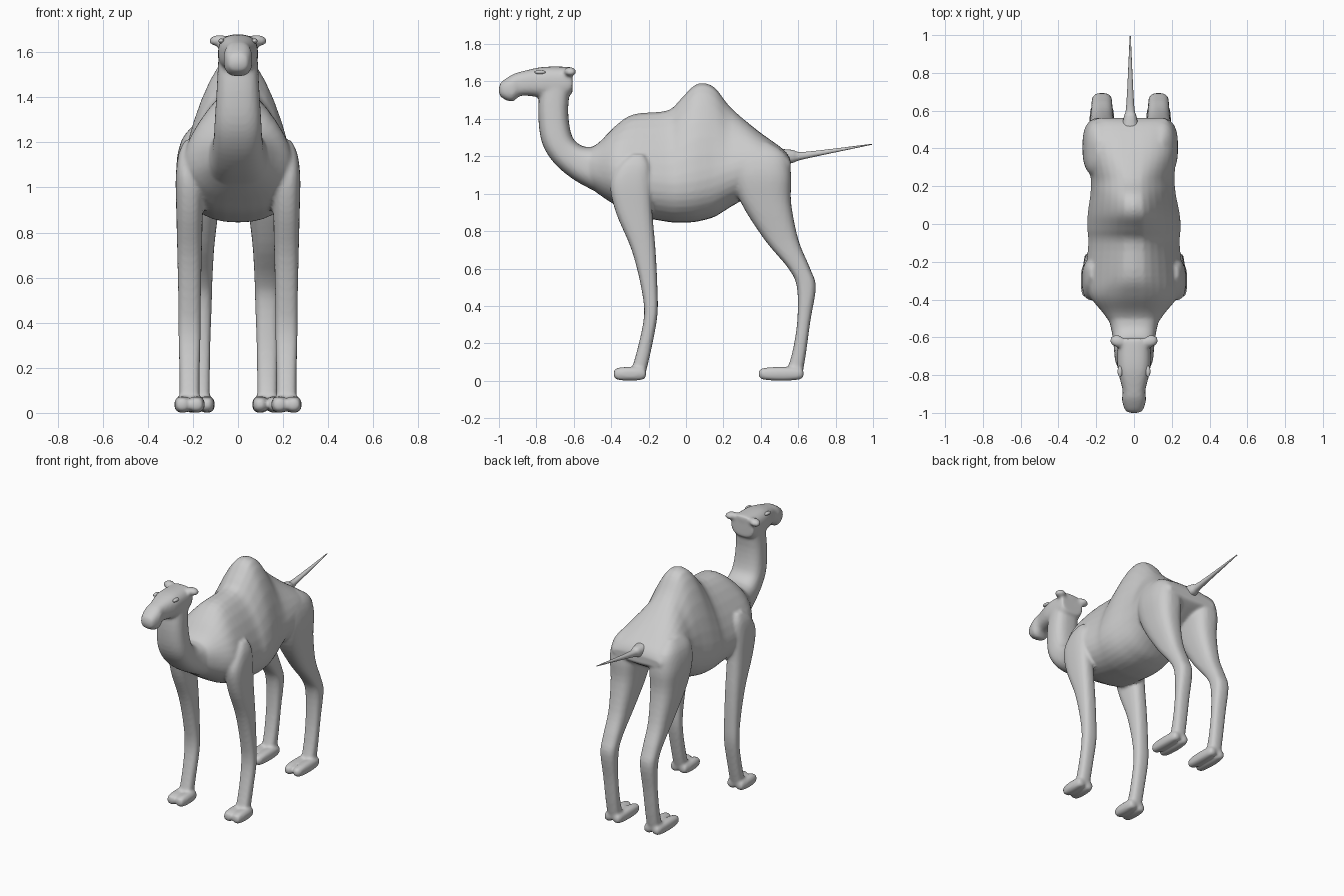
import bpy, bmesh, math

if "Cube" in bpy.data.objects:
    bpy.data.objects.remove(bpy.data.objects["Cube"])

SEG, SUB = 32, 4


def smooth_path(st):
    """Catmull-Rom curve through the stations."""
    out = []
    for i in range(len(st) - 1):
        q = list(zip(st[max(i - 1, 0)], st[i], st[i + 1], st[min(i + 2, len(st) - 1)]))
        for k in range(SUB):
            t = k / SUB
            out.append([b + 0.5 * t * (c - a + t * (2 * a - 5 * b + 4 * c - d
                        + t * (3 * b - a - 3 * c + d))) for a, b, c, d in q])
    return out + [st[-1]]


def section(a, h, hw, n, egg):
    """Point of a cross-section: sideways offset, fraction from first to second edge."""
    ca, sa = math.cos(a), abs(math.sin(a))
    c, ez, x = .5, 2 / n, sa ** (2 / n)
    if egg:
        # Tall sections are widest low down and taper to a flat ridge
        c = .45 + .35 * h
        if ca > 0:
            w = max(0, min(1, (h - .2) / .35))
            ez = .75 + .65 * w
            x = (1 - w) * sa ** .75 + w * (.3 * sa ** .4 + .7 * sa ** 1.6)
    r = abs(ca) ** ez
    v = c * (1 - r) if ca >= 0 else c + (1 - c) * r
    return math.copysign(hw * x, math.sin(a)), v


def loft(name, stations, x=0.0, n=2.3, egg=False):
    """Skin rings, each given by two opposite edge points (y, z) and a half width."""
    bm = bmesh.new()
    rings = []
    for y0, z0, y1, z1, hw in smooth_path(stations):
        shift = -.03 * max(0, min(y0, .5)) if egg else 0
        ring = []
        for k in range(SEG):
            dx, v = section(2 * math.pi * k / SEG, abs(z0 - z1), hw, n, egg)
            ring.append(bm.verts.new((x + shift + dx, y0 + (y1 - y0) * v,
                                      z0 + (z1 - z0) * v)))
        rings.append(ring)
    for r0, r1 in zip(rings, rings[1:]):
        for k in range(SEG):
            j = (k + 1) % SEG
            bm.faces.new((r0[k], r0[j], r1[j], r1[k]))
    bm.faces.new(rings[0])
    bm.faces.new(rings[-1])
    bmesh.ops.recalc_face_normals(bm, faces=bm.faces)
    for f in bm.faces:
        f.smooth = True
    me = bpy.data.meshes.new(name)
    bm.to_mesh(me)
    bm.free()
    ob = bpy.data.objects.new(name, me)
    bpy.context.collection.objects.link(ob)
    return ob


def along_y(rows):
    """Upright rings: y, top, bottom, half width."""
    return [(y, top, y, bot, w) for y, top, bot, w in rows]


def along_z(rows):
    """Level rings: z, back, front, half width."""
    return [(back, z, front, z, w) for z, back, front, w in rows]


def ellipsoid(name, loc, scale, rot=(0, 0, 0)):
    bpy.ops.mesh.primitive_uv_sphere_add(segments=24, ring_count=14, radius=1,
                                         location=loc, rotation=rot)
    ob = bpy.context.object
    ob.name = name
    ob.scale = scale
    bpy.ops.object.shade_smooth()
    return ob


def toe(name, heel, tip, x):
    """Rounded lobe lying on the ground."""
    rows = []
    for i in range(9):
        a = math.pi * (.02 + .96 * i / 8)
        s = math.sin(a) ** .4
        rows.append((heel + (tip - heel) * (1 - math.cos(a)) / 2,
                     .037 + .037 * s, .037 - .037 * s, .035 * s))
    return loft(name, along_y(rows), x, 2.6)


# Trunk with hump
body = loft("body", along_y([
    (-.56, 1.22, 1.07, .10), (-.47, 1.27, 1.0, .165), (-.38, 1.36, .94, .235),
    (-.28, 1.425, .885, .255), (-.1, 1.445, .85, .242), (-.03, 1.505, .845, .247),
    (.04, 1.577, .848, .245), (.1, 1.592, .86, .236), (.16, 1.562, .88, .226),
    (.24, 1.46, .93, .222), (.38, 1.34, 1.01, .232), (.52, 1.237, 1.09, .208),
    (.56, 1.18, 1.12, .185)]), egg=True)

# Neck
neck = loft("neck", [
    (-.605, 1.65, -.78, 1.58, .085), (-.63, 1.46, -.79, 1.43, .094),
    (-.612, 1.315, -.772, 1.28, .103), (-.565, 1.26, -.71, 1.17, .108),
    (-.51, 1.25, -.6, 1.075, .12), (-.43, 1.26, -.46, 1.0, .15)], n=2.7)

# Head with drooping muzzle
head = loft("head", along_y([
    (-1.0, 1.568, 1.542, .02), (-.987, 1.597, 1.515, .046),
    (-.93, 1.636, 1.492, .064), (-.88, 1.653, 1.524, .06),
    (-.77, 1.677, 1.515, .086), (-.65, 1.679, 1.51, .088), (-.607, 1.676, 1.54, .084)]), n=2.6)

# Tail
loft("tail", along_y([(.5, 1.24, 1.15, .05), (.57, 1.234, 1.165, .033),
                      (.64, 1.224, 1.187, .02), (.995, 1.267, 1.262, .003)]), -.02)

front_leg = along_z([
    (1.21, -.225, -.29, .02), (1.15, -.195, -.36, .048), (1.05, -.187, -.405, .061),
    (.9, -.18, -.375, .059), (.7, -.163, -.291, .054), (.5, -.153, -.24, .05),
    (.35, -.153, -.224, .049), (.18, -.183, -.257, .045), (.03, -.218, -.3, .045)])
hind_leg = along_z([
    (1.275, .44, .3, .03), (1.21, .535, .25, .08), (1.1, .562, .25, .103),
    (.95, .562, .295, .09), (.75, .602, .423, .066), (.6, .664, .548, .057),
    (.5, .694, .593, .054), (.32, .665, .595, .048), (.15, .642, .568, .045),
    (.03, .622, .53, .045)])

skin = [body, neck, head]
for side, word in ((1, "right"), (-1, "left")):
    # Legs; the hindquarters sit slightly off centre
    for part, shape, x, heel, tip in (
            ("front", front_leg, side * .215, -.213, -.387),
            ("hind", hind_leg, side * .15 - .02, .63, .388)):
        skin.append(loft(f"{part}_leg_{word}", shape, x, 2.7))
        # Two-toed feet
        skin.append(toe(f"{part}_outer_toe_{word}", heel, tip, x + side * .032))
        skin.append(toe(f"{part}_inner_toe_{word}", heel, tip, x - side * .032))
    # Ears and eyes
    skin.append(ellipsoid("ear_" + word, (side * .088, -.62, 1.653), (.042, .032, .024),
                          (0, side * math.radians(8), side * math.radians(15))))
    ellipsoid("eye_" + word, (side * .074, -.78, 1.65), (.013, .03, .011))

# Fuse the parts into one continuous hide
bpy.ops.object.select_all(action='DESELECT')
for ob in skin:
    ob.select_set(True)
bpy.context.view_layer.objects.active = body
bpy.ops.object.join()
remesh = body.modifiers.new("fuse", 'REMESH')
remesh.mode = 'VOXEL'
remesh.voxel_size = .01
remesh.use_smooth_shade = True
relax = body.modifiers.new("relax", 'SMOOTH')
relax.factor, relax.iterations = .5, 5
